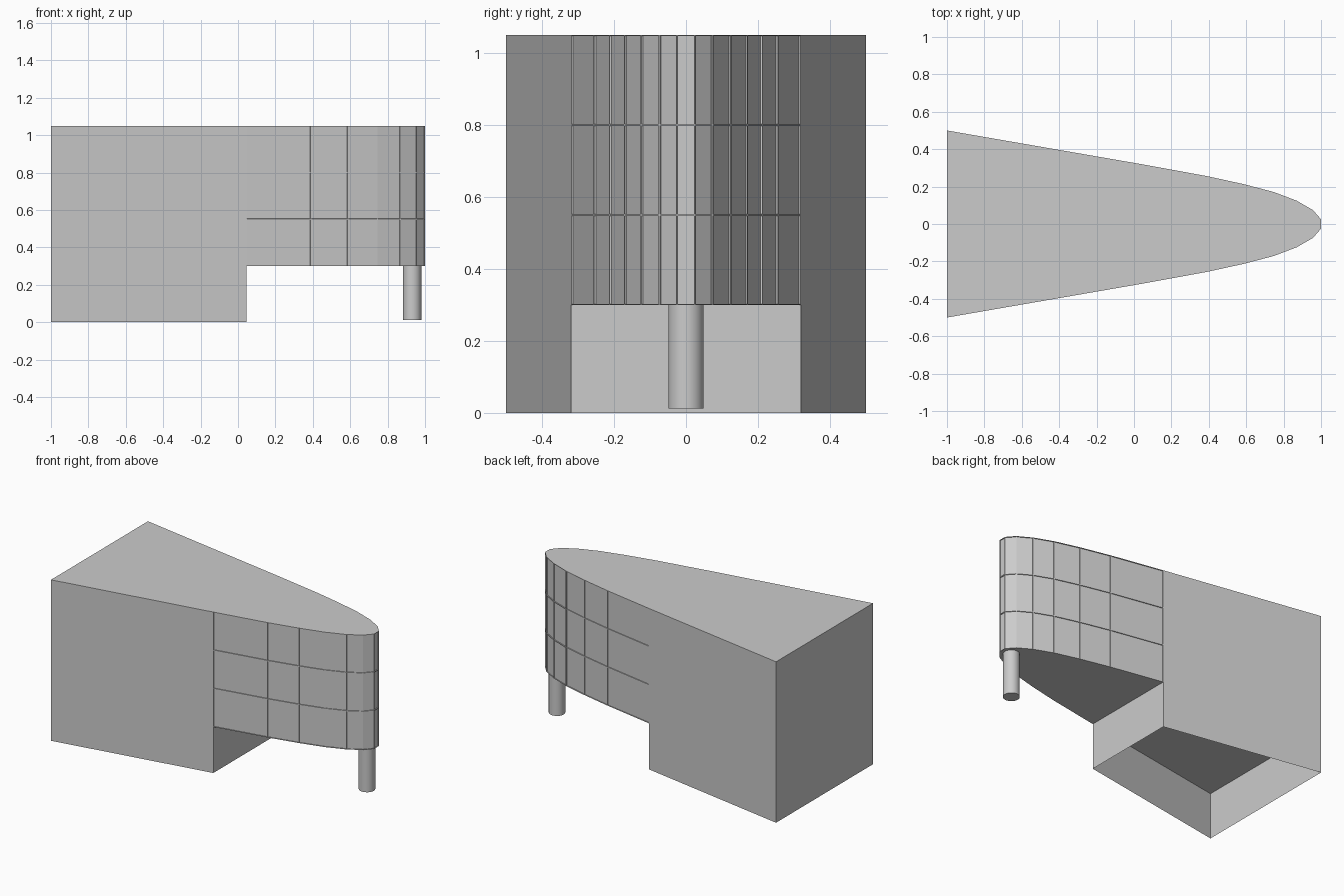
import bpy, bmesh

if "Cube" in bpy.data.objects:
    bpy.data.objects.remove(bpy.data.objects["Cube"])

# Half outline of the tapered plan, tail to nose
half = [(-1, .5), (.045, .319), (.39, .256), (.587, .213), (.747, .171),
        (.869, .125), (.956, .075), (1.0, .025)]
outline = [(x, -y) for x, y in half] + [(x, y) for x, y in reversed(half)]


def finish(name, bm):
    mesh = bpy.data.meshes.new(name)
    bm.to_mesh(mesh)
    bm.free()
    obj = bpy.data.objects.new(name, mesh)
    bpy.context.collection.objects.link(obj)
    return obj


def walls(bm, points, levels):
    """Stack rings of points and join them with quads."""
    rings = [[bm.verts.new((x, y, z)) for x, y in points] for z in levels]
    n = len(points)
    faces = []
    for a, b in zip(rings, rings[1:]):
        for i in range(n):
            j = (i + 1) % n
            faces.append((i, bm.faces.new((a[i], a[j], b[j], b[i]))))
    return rings, faces


# Upper storeys: closed slab with recessed window panels round the nose
bm = bmesh.new()
rings, faces = walls(bm, outline, [.3, .55, .8, 1.05])
bm.faces.new(rings[-1])
bm.faces.new(list(reversed(rings[0])))
last = len(outline) - 1
panels = [f for i, f in faces if i not in (0, last - 1, last)]
bm.normal_update()
bmesh.ops.inset_individual(bm, faces=panels, thickness=.004, depth=0)
bmesh.ops.inset_individual(bm, faces=panels, thickness=.0004, depth=-.005)
finish("upper_storeys", bm)

# Ground floor: thin walls, open underneath
bm = bmesh.new()
base = [(x, -y) for x, y in half[:2]] + [(x, y) for x, y in reversed(half[:2])]
walls(bm, base, [0, .3])
finish("ground_floor_walls", bm)

# Round column under the nose
bpy.ops.mesh.primitive_cylinder_add(vertices=32, radius=.049, depth=.288,
                                    location=(.931, 0, .156))
bpy.context.object.name = "nose_column"
bpy.ops.object.shade_smooth_by_angle()
